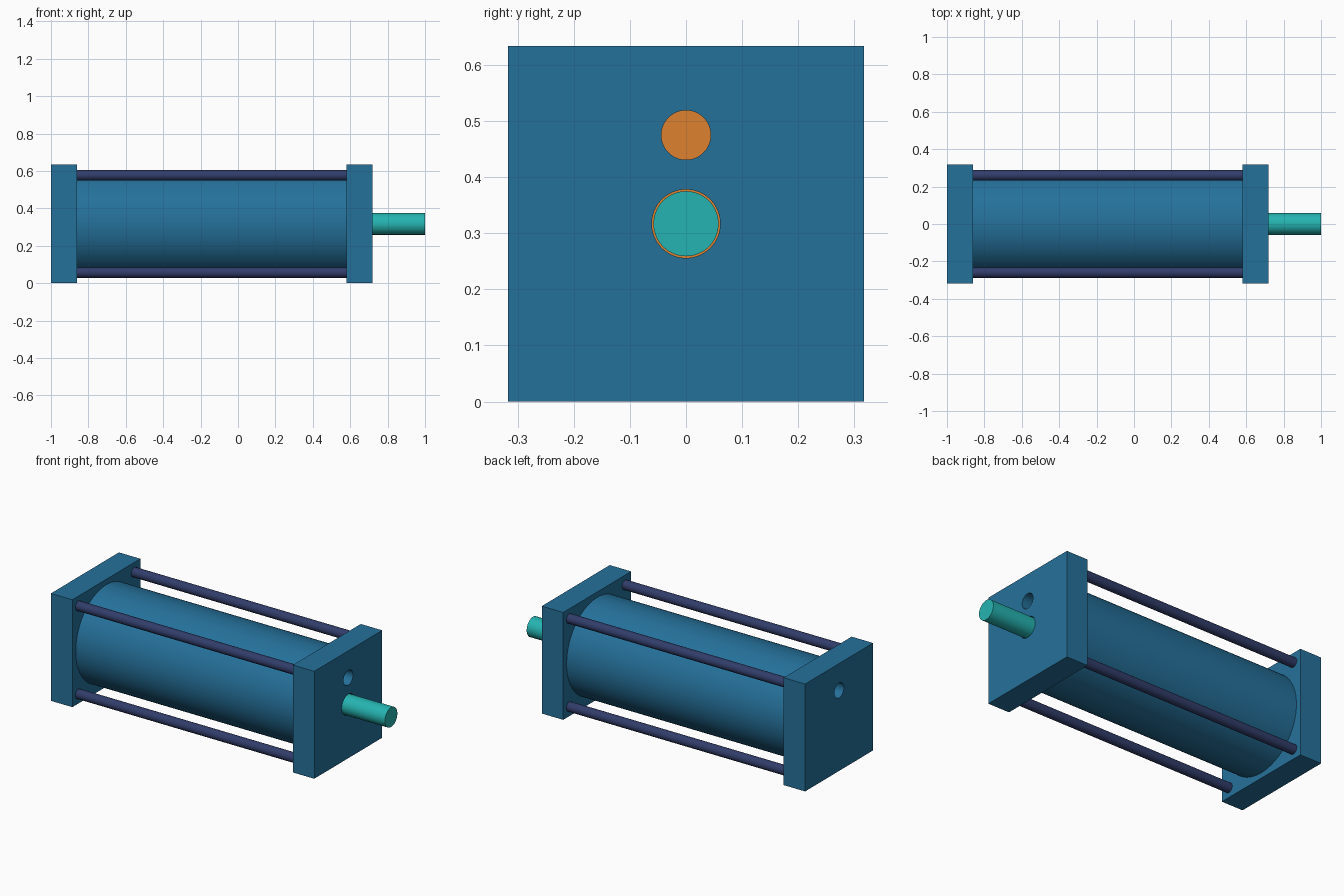
import bpy, math

cube = bpy.data.objects.get("Cube")
if cube:
    bpy.data.objects.remove(cube, do_unlink=True)


def material(name, srgb):
    lin = [((c / 255 + 0.055) / 1.055) ** 2.4 for c in srgb]
    m = bpy.data.materials.new(name)
    m.use_nodes = True
    m.diffuse_color = (*lin, 1)
    m.node_tree.nodes["Principled BSDF"].inputs["Base Color"].default_value = (*lin, 1)
    return m


BLUE = material("steel blue", (37, 113, 155))
NAVY = material("dark navy", (49, 61, 106))
TEAL = material("teal", (37, 180, 177))
ORANGE = material("orange", (222, 130, 47))

MID = 0.317          # height of the main axis
CAP_DEPTH = 0.14
LEFT_CAP, RIGHT_CAP = -0.93, 0.65
TUBE_START, TUBE_END = -0.86, 0.58


def finish(obj, name, mat):
    obj.name = name
    obj.data.materials.clear()
    obj.data.materials.append(mat)
    return obj


def smooth(obj):
    bpy.ops.object.select_all(action='DESELECT')
    obj.select_set(True)
    bpy.context.view_layer.objects.active = obj
    bpy.ops.object.shade_smooth_by_angle(angle=math.radians(30))


def rod(name, mat, x0, x1, radius, y=0, z=MID, sides=64):
    """Cylinder lying along x."""
    bpy.ops.mesh.primitive_cylinder_add(
        vertices=sides, radius=radius, depth=x1 - x0,
        location=((x0 + x1) / 2, y, z), rotation=(0, math.pi / 2, 0))
    obj = finish(bpy.context.object, name, mat)
    smooth(obj)
    return obj


def cut(obj, cutter):
    """Subtract the cutter and remove it."""
    mod = obj.modifiers.new("cut", 'BOOLEAN')
    mod.operation, mod.solver, mod.object = 'DIFFERENCE', 'EXACT', cutter
    bpy.context.view_layer.objects.active = obj
    bpy.ops.object.modifier_apply(modifier=mod.name)
    bpy.data.objects.remove(cutter, do_unlink=True)
    smooth(obj)


def end_cap(name, x):
    """Square end block with a round port through it."""
    bpy.ops.mesh.primitive_cube_add(size=1, location=(x, 0, MID))
    cap = finish(bpy.context.object, name, BLUE)
    cap.scale = (CAP_DEPTH, 2 * MID, 2 * MID)
    bpy.ops.object.transform_apply(location=False, rotation=False, scale=True)
    cut(cap, rod("port_cutter", BLUE, x - 0.1, x + 0.1, 0.044, z=0.475))
    return cap


# End caps, the right one also bored for the piston rod
end_cap("left_end_cap", LEFT_CAP)
right_cap = end_cap("right_end_cap", RIGHT_CAP)
cut(right_cap, rod("bore_cutter", BLUE, 0.5, 0.8, 0.061))

# Hollow barrel
barrel = rod("barrel", BLUE, TUBE_START, TUBE_END, 0.285, sides=96)
cut(barrel, rod("barrel_cutter", BLUE, -0.95, 0.7, 0.25, sides=96))

# Piston and its rod
rod("piston", ORANGE, -0.07, 0.07, 0.248, sides=96)
rod("piston_rod", TEAL, 0.05, 1.0, 0.058)

# Four corner tie rods, ending just under the outer cap faces
for ny, sy in (("front", -1), ("back", 1)):
    for nz, sz in (("lower", -1), ("upper", 1)):
        rod(f"{ny}_{nz}_tie_rod", NAVY, -0.998, 0.718, 0.028,
            sy * 0.26, MID + sz * 0.26, sides=32)
